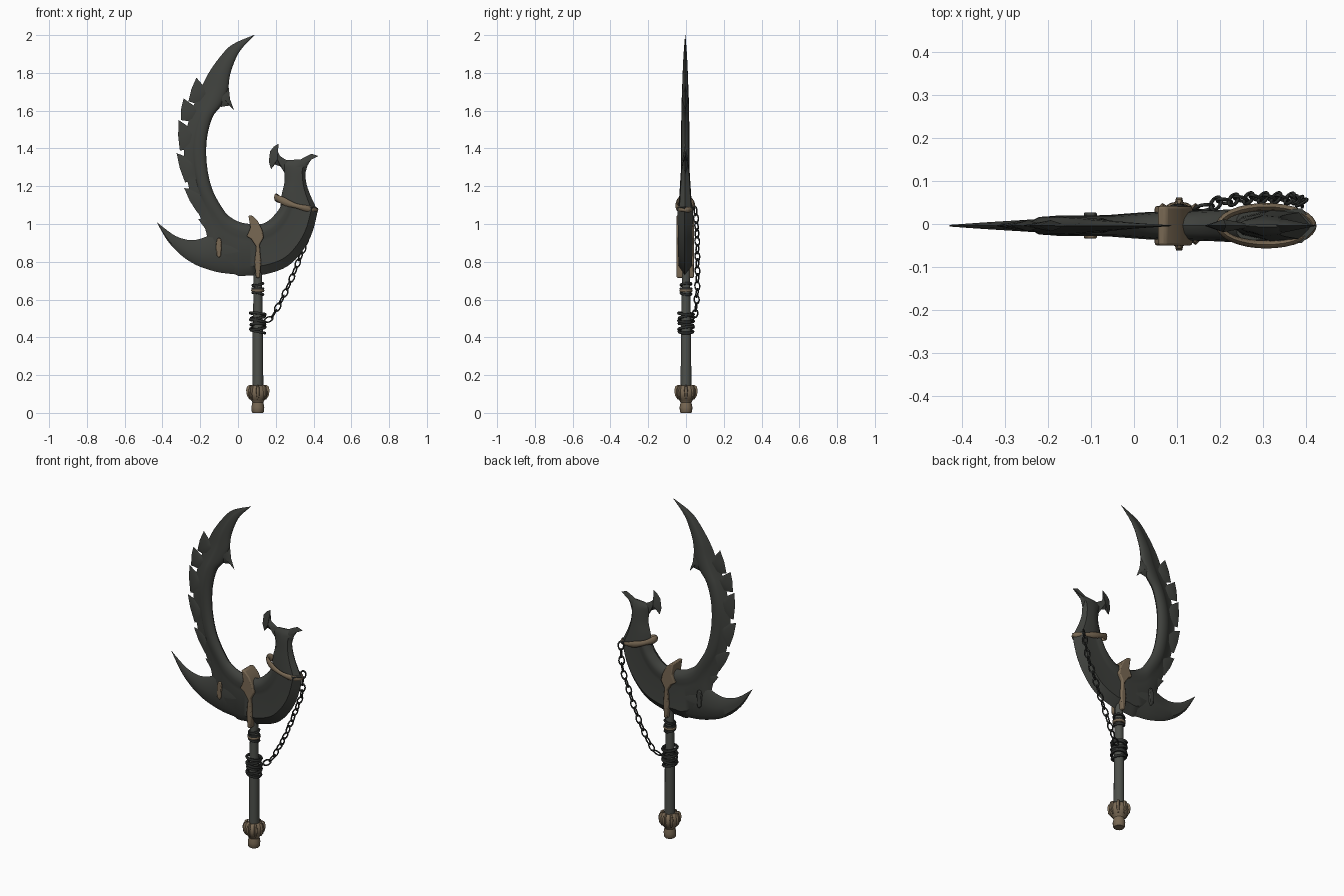
import bpy, bmesh, math
from mathutils import Vector, Quaternion

cube = bpy.data.objects.get("Cube")
if cube:
    bpy.data.objects.remove(cube)

SHAFT_X = 0.105
MID_Y = -0.004


def material(name, rgb):
    m = bpy.data.materials.new(name)
    m.use_nodes = True
    m.diffuse_color = (*rgb, 1)
    m.node_tree.nodes["Principled BSDF"].inputs["Base Color"].default_value = (*rgb, 1)
    return m


STEEL = material("dark steel", (0.05, 0.053, 0.047))
GRIP = material("grey grip", (0.075, 0.08, 0.07))
BRONZE = material("worn bronze", (0.19, 0.14, 0.088))
IRON = material("black iron", (0.025, 0.027, 0.025))


def shade(obj, mat, angle=35):
    if not obj.data.materials:
        obj.data.materials.append(mat)
    bpy.ops.object.select_all(action='DESELECT')
    obj.select_set(True)
    bpy.context.view_layer.objects.active = obj
    bpy.ops.object.shade_smooth_by_angle(angle=math.radians(angle))
    return obj


def make(name, verts, faces, mat, angle=35):
    mesh = bpy.data.meshes.new(name)
    mesh.from_pydata(verts, [], faces)
    bm = bmesh.new()
    bm.from_mesh(mesh)
    bmesh.ops.remove_doubles(bm, verts=bm.verts, dist=0.0002)
    bmesh.ops.recalc_face_normals(bm, faces=bm.faces)
    bm.to_mesh(mesh)
    bm.free()
    obj = bpy.data.objects.new(name, mesh)
    bpy.context.collection.objects.link(obj)
    return shade(obj, mat, angle)


def smooth_rows(rows, n):
    """Catmull-Rom through rows of numbers."""
    out = []
    for i in range(len(rows) - 1):
        quad = rows[max(i - 1, 0)], rows[i], rows[i + 1], rows[min(i + 2, len(rows) - 1)]
        for k in range(n):
            t = k / n
            out.append([b + (c - a) * t / 2 + (a - 2.5 * b + 2 * c - d / 2) * t * t
                        + (1.5 * (b - c) + (d - a) / 2) * t ** 3
                        for a, b, c, d in zip(*quad)])
    return out + [list(rows[-1])]


def loft(name, rows, thin, thick, mat):
    """Rows: inner x z, outer x z, half thickness, blend from thin to thick section."""
    verts, faces, n = [], [], 2 * len(thin) - 2
    for xi, zi, xo, zo, t, b in smooth_rows(rows, 4):
        side = [[p + (q - p) * b for p, q in zip(s, e)] for s, e in zip(thin, thick)]
        ring = [(u, -h) for u, h in side] + [(u, h) for u, h in side[-2:0:-1]]
        verts += [(xi + (xo - xi) * u, MID_Y + h * t, zi + (zo - zi) * u) for u, h in ring]
    count = len(verts) // n
    for r in range(count - 1):
        for k in range(n):
            j = (k + 1) % n
            faces.append((r * n + k, r * n + j, r * n + n + j, r * n + n + k))
    faces += [tuple(range(n)), tuple(range((count - 1) * n, count * n))]
    return make(name, verts, faces, mat)


def shard(name, pts, centre, t):
    """Sharp-edged flat piece, thickest at its centre."""
    n = len(pts)
    verts = [(x, MID_Y, z) for x, z in pts]
    verts += [(centre[0], MID_Y + s * t, centre[1]) for s in (-1, 1)]
    faces = [(i, (i + 1) % n, n + s) for i in range(n) for s in (0, 1)]
    return make(name, verts, faces, STEEL, 50)


def prism(name, pts, y0, y1, mat, bevel):
    n = len(pts)
    verts = [(x, y, z) for y in (y0, y1) for x, z in pts]
    faces = [tuple(range(n)), tuple(range(n, 2 * n))]
    faces += [(i, (i + 1) % n, n + (i + 1) % n, n + i) for i in range(n)]
    obj = make(name, verts, faces, mat)
    mod = obj.modifiers.new("worn edges", 'BEVEL')
    mod.width, mod.segments = bevel, 2
    return obj


def lathe(name, profile, sides, mat):
    verts, faces = [], []
    for r, z in profile:
        for k in range(sides):
            a = 2 * math.pi * k / sides
            verts.append((SHAFT_X + r * math.cos(a), r * math.sin(a), z))
    for i in range(len(profile) - 1):
        for k in range(sides):
            j = (k + 1) % sides
            faces.append((i * sides + k, i * sides + j, (i + 1) * sides + j, (i + 1) * sides + k))
    faces += [tuple(range(sides)), tuple(range(len(verts) - sides, len(verts)))]
    return make(name, verts, faces, mat)


def ring(name, z, radius, tube, mat, tilt=(0, 0)):
    bpy.ops.mesh.primitive_torus_add(location=(SHAFT_X, 0, z), rotation=(*tilt, 0), major_radius=radius,
                                     minor_radius=tube, major_segments=20, minor_segments=6)
    obj = bpy.context.object
    obj.name = name
    return shade(obj, mat, 60)


# Crescent blade: round inner rim, thin outer edge, widening into the belly
rim = [(0, 0), (.04, .5), (.14, .88), (.28, 1), (.45, .92), (.56, .6), (.6, .42), (1, .04)]
belly = [(0, 0), (.03, .45), (.1, .8), (.18, .9), (.27, .75), (.34, .72), (.82, .92), (1, .08)]
loft("crescent_blade", [
    (.087, 2, .083, 2, .001, 0), (.025, 1.935, -.03, 1.95, .006, 0),
    (-.01, 1.88, -.095, 1.885, .01, 0), (-.042, 1.79, -.155, 1.8, .014, 0),
    (-.055, 1.7, -.19, 1.73, .017, 0), (-.09, 1.625, -.23, 1.64, .02, 0),
    (-.135, 1.565, -.26, 1.55, .021, 0), (-.165, 1.45, -.285, 1.43, .022, 0),
    (-.165, 1.315, -.28, 1.3, .022, 0), (-.135, 1.18, -.245, 1.14, .024, 0),
    (-.07, 1.065, -.175, .98, .025, .3), (-.03, 1.03, -.14, .85, .026, .7),
    (.01, 1.01, -.02, .735, .031, 1), (.065, 1, .06, .728, .036, 1),
    (.125, 1, .15, .735, .038, 1), (.165, 1.02, .26, .775, .04, 1),
    (.195, 1.05, .34, .855, .042, 1), (.215, 1.075, .395, .96, .043, 1),
    (.235, 1.11, .425, 1.085, .044, 1)], rim, belly, STEEL)

# Side horn of the belly
lens = [(0, 0), (.15, .6), (.5, 1), (.85, .85), (1, .05)]
loft("side_horn", [
    (-.43, 1.01, -.427, 1.003, .002, 0), (-.345, .945, -.372, .91, .007, 0),
    (-.285, .92, -.305, .838, .011, 0), (-.23, .915, -.235, .79, .015, 0),
    (-.165, .935, -.17, .763, .02, 0), (-.1, .98, -.09, .742, .024, 0),
    (.01, .98, .01, .732, .026, 0)], lens, lens, STEEL)

# Teeth along the back of the blade: tip, lower end
teeth = [(-.22, 1.775, -.262, 1.65), (-.288, 1.665, -.303, 1.55), (-.314, 1.55, -.308, 1.39),
         (-.325, 1.375, -.28, 1.22), (-.285, 1.19, -.215, 1.06), (-.21, 1.025, -.13, .935)]
for i, (tx, tz, lx, lz) in enumerate(teeth):
    along = Vector((lx - tx, lz - tz))
    inward = Vector((-along.y, along.x)).normalized()
    tip, low = Vector((tx, tz)), Vector((lx, lz))
    middle = (tip + low) / 2
    shard(f"blade_tooth_{i + 1}", [tip, middle - inward * .006, low, low + inward * .06,
                                   middle + inward * .09, tip + along * .3 + inward * .065],
          middle + inward * .05, .013)

# Beak under the blade point
shard("blade_beak", [(-.05, 1.73), (-.042, 1.66), (-.02, 1.6), (-.045, 1.627), (-.09, 1.62),
                     (-.13, 1.66), (-.1, 1.73)], (-.075, 1.665), .018)

# Horned head above the collar
loft("head_neck", [
    (.225, 1.09, .412, 1.09, .036, 0), (.232, 1.16, .38, 1.16, .031, 0),
    (.246, 1.22, .361, 1.22, .027, 0), (.244, 1.28, .357, 1.28, .023, 0),
    (.235, 1.315, .366, 1.315, .016, 0), (.26, 1.338, .345, 1.343, .003, 0)], lens, lens, STEEL)
shard("head_left_horn", [(.215, 1.425), (.21, 1.385), (.222, 1.36), (.25, 1.342), (.29, 1.32), (.25, 1.265),
                         (.225, 1.305), (.195, 1.315), (.175, 1.29), (.163, 1.33), (.17, 1.385), (.19, 1.41)],
      (.208, 1.342), .015)
shard("head_right_horn", [(.425, 1.36), (.39, 1.372), (.355, 1.355), (.315, 1.333), (.29, 1.3), (.355, 1.265),
                          (.368, 1.31), (.39, 1.345)], (.348, 1.32), .016)

# Collar: flattened tube around the neck, heavier at the left
verts, faces, segs, tube = [], [], 32, 8
for i in range(segs):
    a = 2 * math.pi * i / segs
    c, s = math.cos(a), math.sin(a)
    sag = .012 * s * s
    height = .016 - .004 * c + .003 * math.sin(5 * a)
    for k in range(tube):
        b = 2 * math.pi * k / tube
        grow = .009 * math.cos(b)
        verts.append((.308 + (.108 + grow) * c, MID_Y + (.044 + grow) * s,
                      1.108 - .033 * c - sag + height * math.sin(b)))
        j, m = (i + 1) % segs, (k + 1) % tube
        faces.append((i * tube + k, j * tube + k, j * tube + m, i * tube + m))
make("neck_collar", verts, faces, BRONZE, 50)

# Clasp that ties the blade to the shaft
prism("blade_clasp", [(.055, 1.045), (.075, 1.045), (.105, 1.015), (.128, .97), (.137, .93), (.114, .89),
                      (.122, .8), (.116, .715), (.095, .715), (.088, .8), (.097, .88), (.07, .92),
                      (.046, .935), (.066, .98)], -.05, .042, BRONZE, .006)

# Inlay through the horn: bronze front, steel back
slot = [(-.108, .925), (-.092, .925), (-.086, .9), (-.09, .835), (-.1, .82), (-.114, .835), (-.117, .9)]
prism("horn_inlay_front", slot, -.034, MID_Y, BRONZE, .004)
prism("horn_inlay_back", slot, MID_Y, .027, STEEL, .004)

# Shaft and its bindings
lathe("shaft", [(.029, .1), (.028, .4), (.023, .64), (.023, .8)], 14, GRIP)
ring("upper_binding_bronze", .648, .028, .008, BRONZE)
for i in range(3):
    ring(f"upper_binding_{i + 1}", .632 + i * .022 + .004 * (i > 0), .028, .007, IRON, (.12 * (i - 1), .2 - .2 * i))
for i in range(6):
    ring(f"chain_wrap_{i + 1}", .43 + i * .019, .037 + .003 * (i % 2), .008, IRON,
         (.16 * math.sin(i * 2), .2 * math.cos(i * 2.3)))

# Pommel with a crown of claws
lathe("pommel", [(.028, 0), (.032, .006), (.034, .03), (.029, .055), (.034, .066), (.046, .078), (.053, .1),
                 (.051, .125), (.04, .14), (.028, .145)], 16, BRONZE)
for i in range(8):
    a = math.pi * i / 4
    out, side = Vector((math.cos(a), math.sin(a), 0)), Vector((-math.sin(a), math.cos(a), 0))
    verts, faces = [], []
    for r, z, w in ((.04, .072, .004), (.053, .092, .009), (.057, .12, .01), (.052, .14, .007), (.04, .148, .004)):
        for dr, dw in ((-.008, -w), (.005, -w * .7), (.005, w * .7), (-.008, w)):
            verts.append(Vector((SHAFT_X, 0, z)) + out * (r + dr) + side * dw)
    for s in range(4):
        faces += [(s * 4 + k, s * 4 + (k + 1) % 4, s * 4 + 4 + (k + 1) % 4, s * 4 + 4 + k) for k in range(4)]
    make(f"pommel_claw_{i + 1}", verts, faces + [(0, 1, 2, 3), (16, 17, 18, 19)], BRONZE)

# Hanging chain from collar to shaft, links turned alternately
path = [Vector(p) for p in smooth_rows([(.39, .05, 1.07), (.375, .058, .95), (.343, .06, .86), (.27, .06, .68),
                                        (.205, .052, .55), (.17, .04, .5), (.13, .03, .485)], 20)]
link_mesh, travelled, count = None, 0, 0
for p, q in zip(path, path[1:]):
    travelled += (q - p).length
    if travelled < .042 * count:
        continue
    if link_mesh is None:
        bpy.ops.mesh.primitive_torus_add(major_radius=.0145, minor_radius=.004, major_segments=12, minor_segments=6)
        link = bpy.context.object
        link_mesh = link.data
        for v in link_mesh.vertices:
            v.co.x *= 1.6
        shade(link, IRON, 60)
    else:
        link = bpy.data.objects.new("chain_link", link_mesh)
        bpy.context.collection.objects.link(link)
    link.name = f"chain_link_{count + 1}"
    link.location = p
    link.rotation_mode = 'QUATERNION'
    link.rotation_quaternion = (q - p).to_track_quat('X', 'Z') @ Quaternion((1, 0, 0), .5 + count * math.pi / 2)
    count += 1
